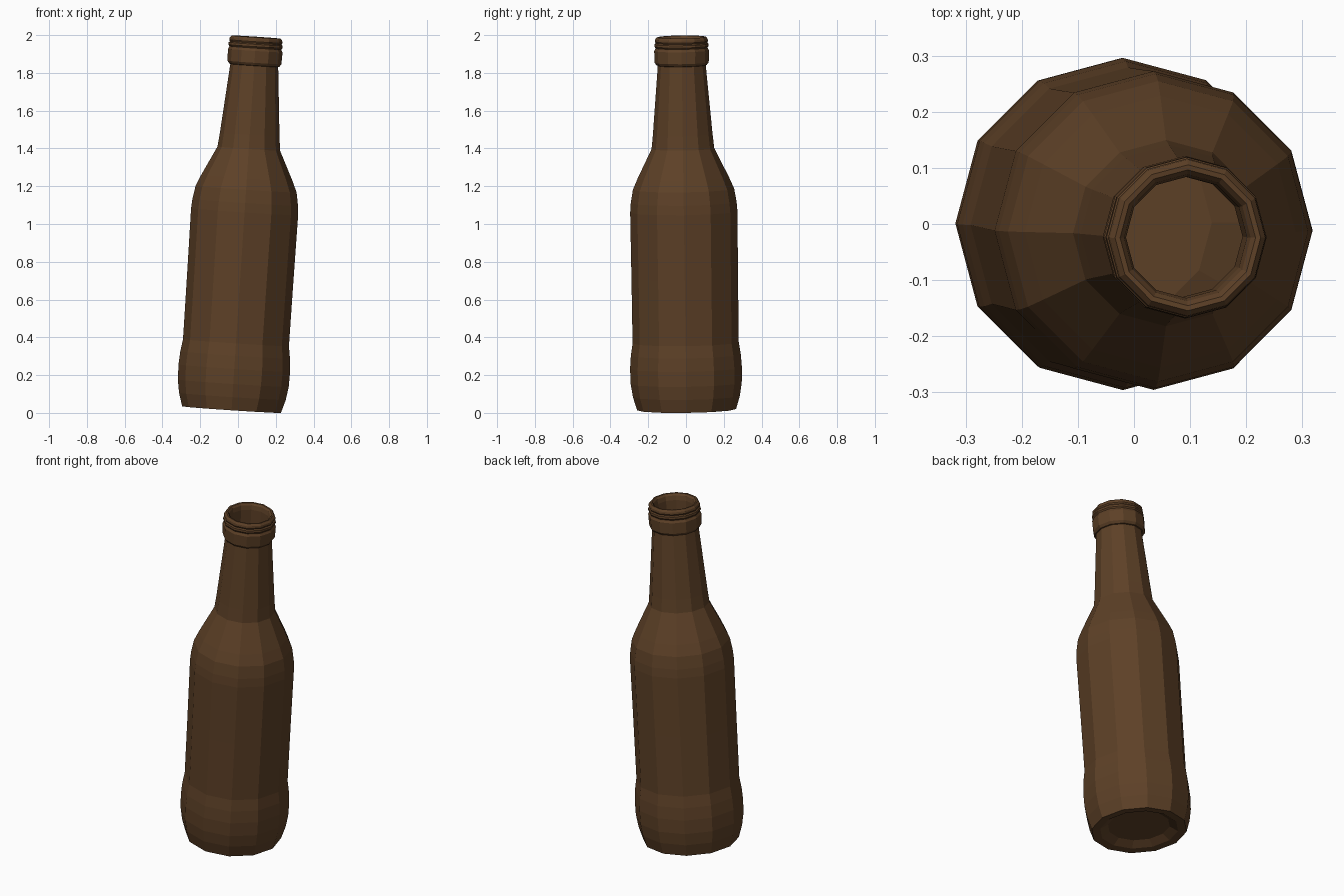
import bpy, bmesh, math
from mathutils import Vector

if "Cube" in bpy.data.objects:
    bpy.data.objects.remove(bpy.data.objects["Cube"])

SIDES = 12
# Outer profile (radius, height along the bottle axis), from raised base to rim
outer = [(0.17, 0.03), (0.215, 0.003), (0.262, 0.0), (0.283, 0.07), (0.294, 0.14),
         (0.296, 0.22), (0.291, 0.29), (0.281, 0.355), (0.282, 0.70), (0.284, 1.05),
         (0.280, 1.10), (0.268, 1.17), (0.242, 1.23), (0.166, 1.385), (0.158, 1.46), (0.127, 1.826)]
# Lip with two grooves
lip = [(0.133, 1.828), (0.143, 1.842), (0.145, 1.905), (0.139, 1.915), (0.138, 1.920),
       (0.144, 1.928), (0.143, 1.940), (0.137, 1.946), (0.141, 1.954), (0.139, 1.966),
       (0.130, 1.977), (0.121, 1.976), (0.113, 1.965)]
# Inside of the bottle
inner = [(0.108, 1.94), (0.108, 1.82), (0.145, 1.38), (0.222, 1.22), (0.262, 1.05),
         (0.262, 0.35), (0.272, 0.20), (0.245, 0.03), (0.17, 0.05)]

bm = bmesh.new()
rings = []
for r, h in outer + lip + inner:
    rings.append([bm.verts.new((r * math.cos(2 * math.pi * i / SIDES),
                                r * math.sin(2 * math.pi * i / SIDES), h))
                  for i in range(SIDES)])
for a, b in zip(rings, rings[1:]):
    for i in range(SIDES):
        j = (i + 1) % SIDES
        bm.faces.new((a[i], a[j], b[j], b[i]))
bm.faces.new(rings[0][::-1])
bm.faces.new(rings[-1])
bmesh.ops.recalc_face_normals(bm, faces=bm.faces)

# Lean the bottle, then rest it on the floor
tilt = Vector((0, 0, 1)).rotation_difference(Vector((0.066, -0.014, 1))).to_matrix()
bmesh.ops.transform(bm, matrix=tilt.to_4x4(), verts=bm.verts)
lo = [min(v.co[k] for v in bm.verts) for k in range(3)]
hi = [max(v.co[k] for v in bm.verts) for k in range(3)]
bmesh.ops.translate(bm, verts=bm.verts,
                    vec=(-(lo[0] + hi[0]) / 2, -(lo[1] + hi[1]) / 2, -lo[2]))

mesh = bpy.data.meshes.new("bottle")
bm.to_mesh(mesh)
bm.free()
bottle = bpy.data.objects.new("bottle", mesh)
bpy.context.collection.objects.link(bottle)

# Brown glass colour
mat = bpy.data.materials.new("brown_glass")
mat.diffuse_color = (0.11, 0.052, 0.02, 1)
mat.use_nodes = True
mat.node_tree.nodes["Principled BSDF"].inputs["Base Color"].default_value = mat.diffuse_color
mesh.materials.append(mat)
